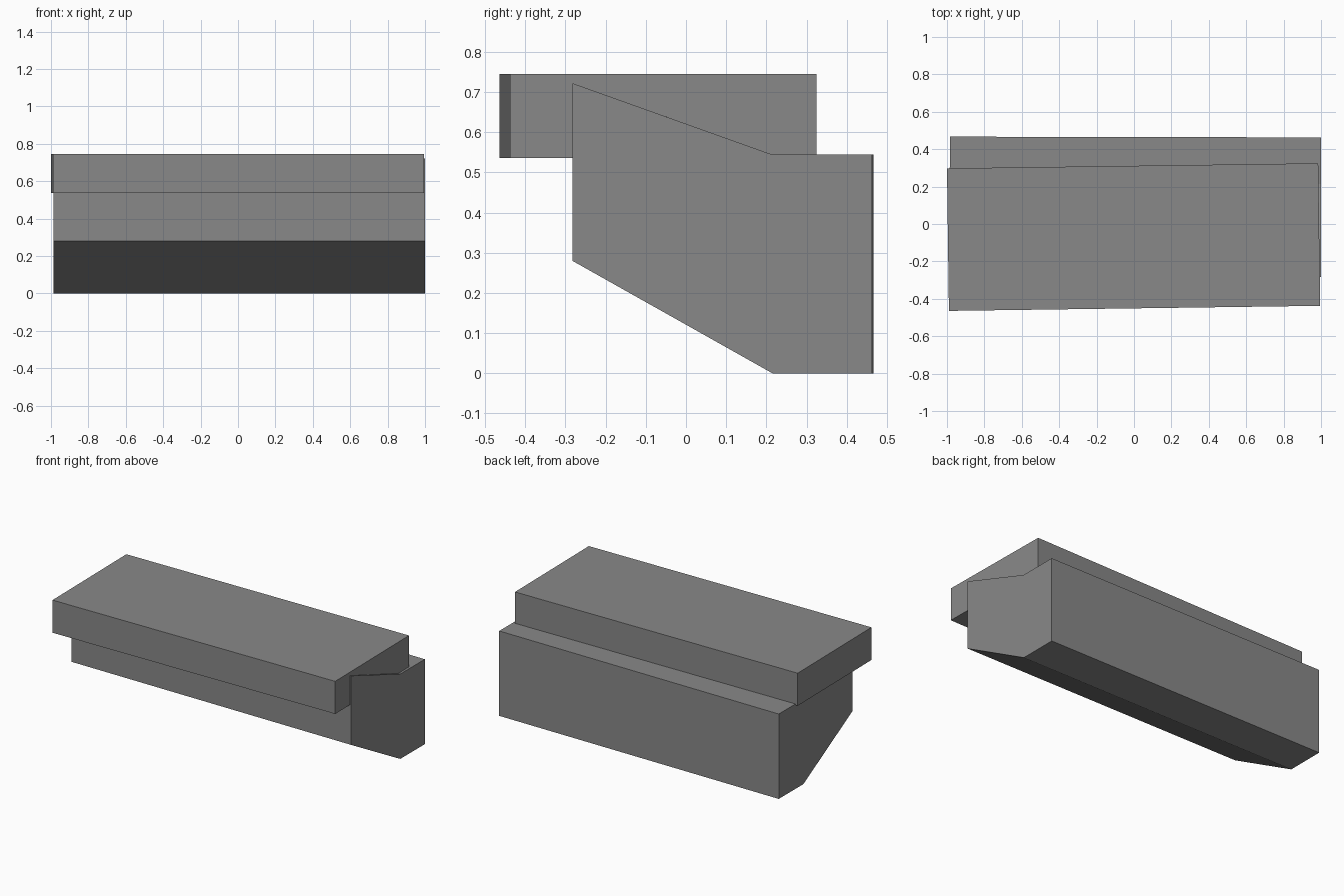
import bpy, bmesh
from mathutils import Matrix, Vector

cube = bpy.data.objects.get("Cube")
if cube:
    bpy.data.objects.remove(cube, do_unlink=True)

# One plain grey for the whole model
GREY = (0.25, 0.25, 0.25, 1.0)
grey = bpy.data.materials.new("plain grey")
grey.use_nodes = True
grey.diffuse_color = GREY
grey.node_tree.nodes["Principled BSDF"].inputs["Base Color"].default_value = GREY

LENGTH = 1.985


def extrude_profile(name, profile, center, turn):
    """Extrude a (y, z) profile along x, then turn it slightly about z."""
    bm = bmesh.new()
    face = bm.faces.new([bm.verts.new((-LENGTH / 2, y, z)) for y, z in profile])
    side = bmesh.ops.extrude_face_region(bm, geom=[face])
    verts = [v for v in side["geom"] if isinstance(v, bmesh.types.BMVert)]
    bmesh.ops.translate(bm, vec=(LENGTH, 0, 0), verts=verts)
    bmesh.ops.recalc_face_normals(bm, faces=bm.faces)
    bm.transform(Matrix.Translation(Vector(center)) @ Matrix.Rotation(turn, 4, "Z"))
    mesh = bpy.data.meshes.new(name)
    bm.to_mesh(mesh)
    bm.free()
    mesh.materials.append(grey)
    obj = bpy.data.objects.new(name, mesh)
    bpy.context.collection.objects.link(obj)
    return obj


# Lower body with sloped underside and sloped top
extrude_profile("body", [(-0.281, 0.28), (0.217, 0), (0.465, 0), (0.465, 0.544),
                         (0.217, 0.544), (-0.281, 0.722)], (0.0068, 0, 0), -0.002)

# Flat slab resting on top, turned a little
extrude_profile("top_slab", [(-0.381, 0.536), (0.381, 0.536), (0.381, 0.745),
                             (-0.381, 0.745)], (-0.0023, -0.07, 0), 0.0136)
